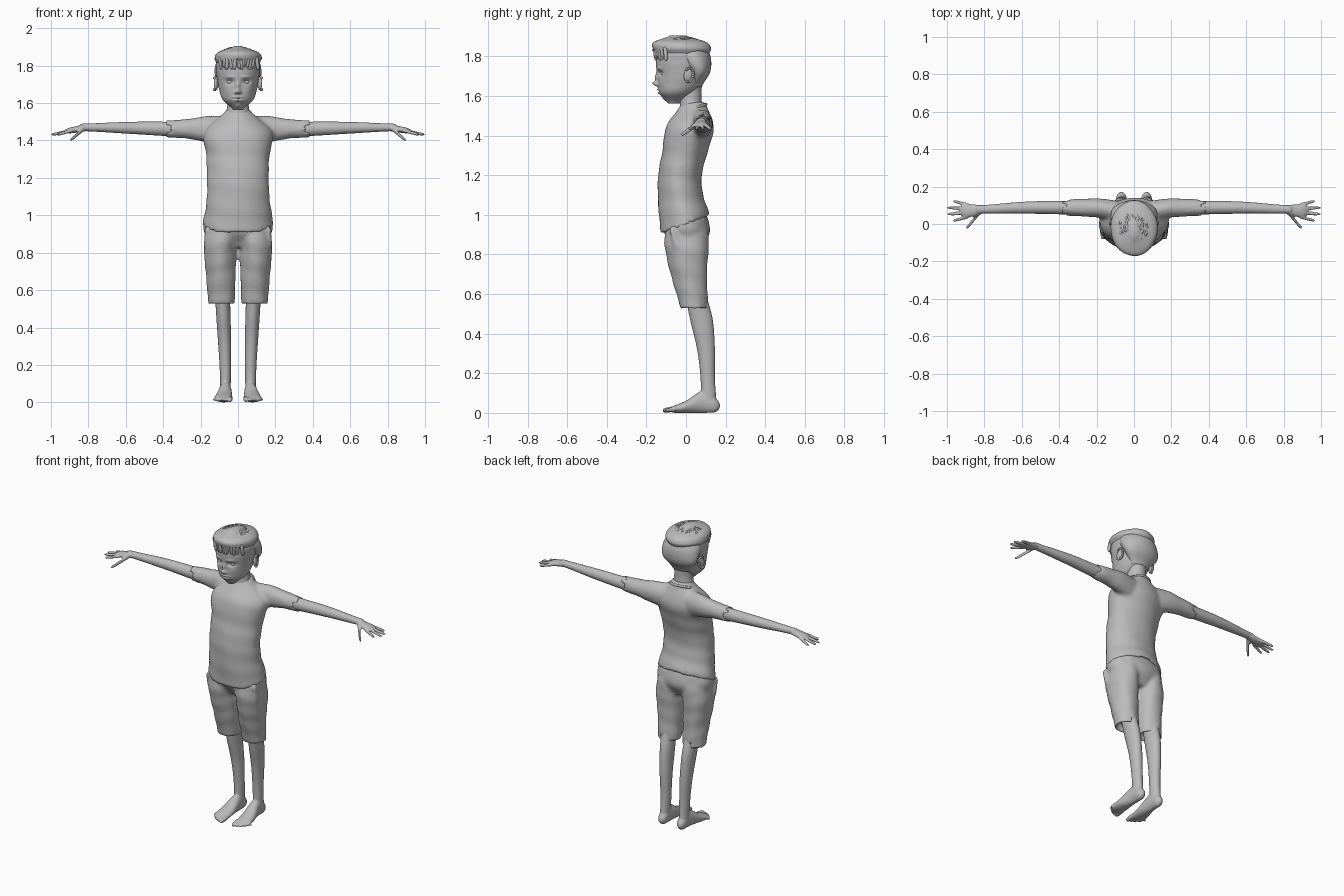
import bpy, bmesh, math, random
from mathutils import Vector, Matrix

random.seed(4)
cube = bpy.data.objects.get("Cube")
if cube:
    bpy.data.objects.remove(cube)

grey = bpy.data.materials.new("plain grey")
grey.use_nodes = True
tone = (0.5, 0.5, 0.5, 1)
grey.diffuse_color = tone
grey.node_tree.nodes["Principled BSDF"].inputs["Base Color"].default_value = tone


def curve(values, t):
    """Smooth curve through evenly spaced values; a plain number stays constant."""
    if not isinstance(values, tuple):
        return values
    last = len(values) - 1
    i = min(int(t * last), last - 1)
    f = t * last - i
    p, q, r, s = (values[min(max(i + k, 0), last)] for k in (-1, 0, 1, 2))
    return q + f / 2 * (r - p + f * (2 * p - 5 * q + 4 * r - s + f * (3 * (q - r) + s - p)))


def loft(bm, axis, span, a_low, a_high, b_low, b_high, sides=40, rows=30,
         cap=0, tilt=0, wave=0, hollow=False, side=1):
    """Oval skin along an axis, from the low and high outlines of its two other axes."""
    start, end = span
    rings = []

    def add_ring(t, pos, scale):
        a0, a1, b0, b1 = (curve(o, t) for o in (a_low, a_high, b_low, b_high))
        ring = []
        for j in range(sides):
            th = math.tau * j / sides
            k = scale * (1 + wave * math.sin(3 * th + pos * 38) * math.sin(2 * th - pos * 23))
            a = (a0 + a1) / 2 + (a1 - a0) / 2 * k * math.cos(th)
            b = (b0 + b1) / 2 + (b1 - b0) / 2 * k * math.sin(th)
            lean = tilt * b * max(0, 1 - abs(pos - start) / 0.2)
            co = {"x": (pos, a, b), "y": (a, pos, b), "z": (a, b, pos + lean)}[axis]
            ring.append(bm.verts.new((co[0] * side, co[1], co[2])))
        rings.append(ring)

    if hollow:  # turn the first opening inward
        add_ring(0, start + (end - start) * 0.1, 0.85)
        add_ring(0, start, 0.85)
    for i in range(rows + 1):
        t, scale = i / rows, 1
        if cap:  # round both ends
            t = (1 - math.cos(math.pi * t)) / 2
            near = max(0, 1 - min(t, 1 - t) / cap)
            scale = max(0.03, math.sqrt(1 - near * near))
        add_ring(t, start + (end - start) * t, scale)
    for lower, upper in zip(rings, rings[1:]):
        for j in range(sides):
            k = (j + 1) % sides
            bm.faces.new((lower[j], lower[k], upper[k], upper[j]))
    bm.faces.new(rings[0])
    bm.faces.new(rings[-1][::-1])


def digit(bm, axis, span, a, b, r):
    """Rounded finger, toe or lock; a and b are (base, tip) centre pairs."""
    loft(bm, axis, span, (a[0] - r, a[1] - r * .8), (a[0] + r, a[1] + r * .8),
         (b[0] - r, b[1] - r * .8), (b[0] + r, b[1] + r * .8), sides=10, rows=9, cap=.2)


def ball(bm, loc, size, rot=Matrix()):
    m = Matrix.Translation(loc) @ rot @ Matrix.Diagonal((*size, 1))
    bmesh.ops.create_uvsphere(bm, u_segments=16, v_segments=10, radius=1, matrix=m)


def body(bm, span, width, front, back, **options):
    """Symmetric upright part."""
    loft(bm, "z", span, tuple(-w for w in width), width, front, back, **options)


def finish(name, bm, voxel=0, smooth=0, mirror=False):
    bmesh.ops.recalc_face_normals(bm, faces=bm.faces)
    mesh = bpy.data.meshes.new(name)
    bm.to_mesh(mesh)
    bm.free()
    mesh.materials.append(grey)
    mesh.polygons.foreach_set("use_smooth", [True] * len(mesh.polygons))
    ob = bpy.data.objects.new(name, mesh)
    bpy.context.collection.objects.link(ob)
    if voxel:
        mod = ob.modifiers.new("fuse", "REMESH")
        mod.mode, mod.voxel_size, mod.use_smooth_shade = "VOXEL", voxel, True
        mod = ob.modifiers.new("soften", "SMOOTH")
        mod.iterations, mod.factor = smooth, 0.5
    if mirror:
        ob.modifiers.new("mirror", "MIRROR")


# Collar band
bpy.ops.mesh.primitive_torus_add(major_segments=48, minor_segments=8, major_radius=.077,
                                 minor_radius=.007, location=(0, .03, 1.533), rotation=(.33, 0, 0))
collar = bpy.context.object
collar.name = "collar"
collar.data.materials.append(grey)
bpy.ops.object.shade_smooth()

# Shirt with short sleeves
bm = bmesh.new()
body(bm, (.95, 1.57), (.19, .17, .165, .17, .18, .06), (-.13, -.14, -.14, -.12, -.1, -.02),
     (.12, .09, .08, .11, .14, .1), tilt=.38, wave=.02, hollow=True)
for side in (1, -1):
    loft(bm, "x", (.385, .06), (.045, .04, .03, 0), (.13, .135, .135, .12),
         (1.415, 1.41, 1.39, 1.37), (1.508, 1.515, 1.53, 1.53), wave=.02, hollow=True, side=side)
finish("shirt", bm, .011, 5)

# Shorts
bm = bmesh.new()
body(bm, (.83, 1.06), (.1, .18, .18, .15), (-.06, -.11, -.12, -.1), (.08, .12, .11, .08))
for side in (1, -1):
    loft(bm, "z", (.525, .98), (.017, .01, .005), (.16, .17, .183, .16),
         (-.03, -.06, -.09, -.11, -.1), (.112, .107, .11, .115, .1),
         wave=.03, hollow=True, side=side)
    digit(bm, "z", (.82, .94), (side * .17, side * .165), (-.04, -.075), .017)  # pocket fold
finish("shorts", bm, .011, 4)

# Arms and hands
bm = bmesh.new()
loft(bm, "x", (.3, .84), (.05, .055, .055), (.125, .12, .1), (1.42, 1.435, 1.45), (1.5, 1.5, 1.49))
loft(bm, "x", (.79, .93), (.055, .04, .03), (.1, .105, .115), (1.45, 1.435), (1.49, 1.465), cap=.3)
for i in range(4):
    spread = i - 1.5
    digit(bm, "x", (.88, 1.005 - .015 * spread ** 2), (.07 + .021 * spread, .07 + .035 * spread),
          (1.453, 1.432), .0105)
digit(bm, "x", (.82, .9), (.06, -.022), (1.462, 1.402), .014)  # thumb
finish("arms", bm, .006, 2, True)

# Lower legs and feet
bm = bmesh.new()
loft(bm, "z", (.62, .03), (.045, .04, .037, .037, .04), (.125, .117, .107, .098, .095),
     (-.005, .02, .055, .073, .075), (.1, .135, .146, .146, .155))
loft(bm, "y", (.172, -.09), (.04, .035, .03, .03), (.095, .1, .12, .13),
     0, (.07, .11, .06, .03), cap=.15)
for i in range(5):
    x = .043 + .02 * i + (.004 if i else 0)
    digit(bm, "y", (-.05, .004 * i * i - .12), (x, x), (.02, .012), .011 if i else .016)
finish("legs", bm, .006, 2, True)

# Neck
bm = bmesh.new()
body(bm, (1.46, 1.67), (.09, .068, .056, .06), (-.045, -.03, -.04), (.1, .08, .08))
finish("neck", bm)

# Head, with the face pressed and pulled by soft round bumps
bm = bmesh.new()
body(bm, (1.562, 1.88), (.025, .08, .1, .11, .117, .11, .03),
     (-.09, -.135, -.14, -.147, -.152, -.145, -.06), (-.03, .045, .09, .11, .115, .11, .03),
     sides=112, rows=80)
face = {"nose tip": (0, 1.662, .013, .012, -.027), "bridge": (0, 1.69, .01, .024, -.014),
        "nostril": (.014, 1.656, .007, .007, -.01), "socket": (.043, 1.714, .021, .013, .017),
        "brow": (.045, 1.74, .026, .008, -.005), "upper lip": (0, 1.632, .02, .005, -.008),
        "lower lip": (0, 1.615, .016, .006, -.008), "mouth": (0, 1.624, .022, .003, .007),
        "chin": (0, 1.583, .018, .012, -.008), "cheek": (.055, 1.665, .022, .02, -.005)}
for v in bm.verts:
    if v.co.y < -.05:
        x, z = abs(v.co.x), v.co.z
        v.co.y += sum(depth * math.exp(-((x - cx) / wide) ** 2 - ((z - cz) / tall) ** 2)
                      for cx, cz, wide, tall, depth in face.values())
finish("head", bm)

# Eyes and ears
bm = bmesh.new()
ball(bm, (.043, -.106, 1.713), (.021, .02, .017))
finish("eyes", bm, mirror=True)
bm = bmesh.new()
lean = Matrix.Rotation(.3, 4, "Z") @ Matrix.Rotation(-.2, 4, "X")
centre = Vector((.116, .012, 1.705))
ball(bm, centre, (.011, .024, .036), lean)
for i in range(15):  # raised rim
    a = .3 * i - 1.9
    ball(bm, centre + lean @ Vector((.008, .023 * math.cos(a), .035 * math.sin(a))), [.007] * 3)
finish("ears", bm, mirror=True)

# Short hair at the back and sides
bm = bmesh.new()
body(bm, (1.645, 1.86), (.06, .115, .124, .1), (.02, .01, -.05, -.09), (.08, .12, .126, .1), wave=.008)
finish("short_hair", bm)

# Long hair on top with a swept fringe
bm = bmesh.new()
body(bm, (1.81, 1.905), (.115, .126, .105, .02), (-.15, -.17, -.16, -.08), (.115, .125, .1, 0),
     wave=.015)
for i in range(110):  # locks lying along the crown
    a, h = random.uniform(0, math.tau), random.uniform(.25, .95)
    x, y = .117 * math.cos(a) * h, .13 * math.sin(a) * h - .025
    z, drop = 1.822 + .074 * math.sqrt(1 - h * h), .1 * math.sin(a) * h * h
    sway = random.uniform(-.01, .01)
    digit(bm, "y", (y - .025, y + .025), (x - sway, x + sway), (z + drop / 5, z - drop / 5), .007)
for i in range(15):  # fringe tips over the forehead
    x = .014 * (i - 7)
    y = -.02 - .137 * math.sqrt(1 - (x / .125) ** 2)
    digit(bm, "z", (1.85, 1.787 + random.uniform(-.012, .012)),
          (x, x + random.uniform(-.01, .01)), (y, y + .004), .011)
finish("top_hair", bm)
